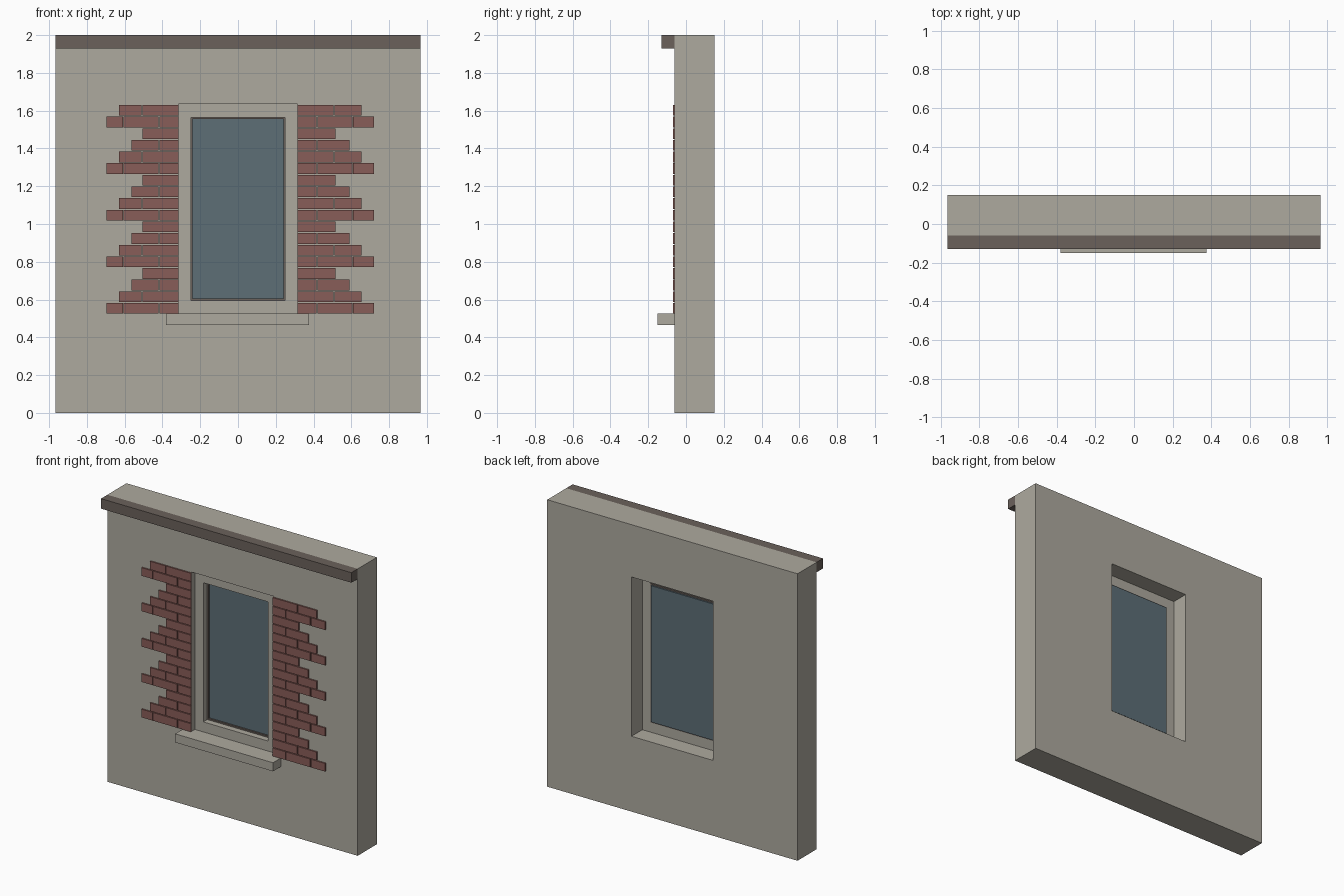
import bpy
import bmesh

cube = bpy.data.objects.get("Cube")
if cube:
    bpy.data.objects.remove(cube, do_unlink=True)


def material(name, r, g, b):
    m = bpy.data.materials.new(name)
    m.use_nodes = True
    m.diffuse_color = (r, g, b, 1)
    m.node_tree.nodes["Principled BSDF"].inputs["Base Color"].default_value = (r, g, b, 1)
    return m


plaster = material("plaster", 0.42, 0.40, 0.345)
brick = material("red_brick", 0.25, 0.11, 0.098)
dark_trim = material("dark_brown_trim", 0.145, 0.12, 0.105)
glass = material("blue_grey_glass", 0.11, 0.157, 0.183)


def finish(name, bm, mat):
    bmesh.ops.recalc_face_normals(bm, faces=bm.faces[:])
    mesh = bpy.data.meshes.new(name)
    bm.to_mesh(mesh)
    bm.free()
    mesh.materials.append(mat)
    obj = bpy.data.objects.new(name, mesh)
    bpy.context.collection.objects.link(obj)
    return obj


def add_box(bm, x0, x1, y0, y1, z0, z1):
    made = bmesh.ops.create_cube(bm, size=1)["verts"]
    bmesh.ops.scale(bm, vec=(x1 - x0, y1 - y0, z1 - z0), verts=made)
    bmesh.ops.translate(bm, vec=((x0 + x1) / 2, (y0 + y1) / 2, (z0 + z1) / 2), verts=made)


def box(name, mat, *bounds):
    bm = bmesh.new()
    add_box(bm, *bounds)
    return finish(name, bm, mat)


def ring(name, mat, outer, inner, y0, y1):
    """Rectangular slab with a rectangular hole; rectangles are (half width, z0, z1)."""
    bm = bmesh.new()
    loops = []
    for y in (y0, y1):
        for w, z0, z1 in (outer, inner):
            corners = ((-w, z0), (w, z0), (w, z1), (-w, z1))
            loops.append([bm.verts.new((x, y, z)) for x, z in corners])
    front_out, front_in, back_out, back_in = loops
    for a, b in ((front_out, front_in), (back_out, back_in),
                 (front_out, back_out), (front_in, back_in)):
        for i in range(4):
            j = (i + 1) % 4
            bm.faces.new((a[i], a[j], b[j], b[i]))
    return finish(name, bm, mat)


# Wall with window opening, and the trim along its top
opening = (0.315, 0.525, 1.635)
pane = (0.25, 0.595, 1.565)
lite = (0.24, 0.605, 1.555)
ring("wall", plaster, (0.965, 0, 2), opening, -0.06, 0.15)
box("cornice", dark_trim, -0.965, 0.965, -0.13, -0.06, 1.93, 2)

# Window: surround, thin sash, glass and sill
ring("window_frame", plaster, opening, pane, -0.025, 0.03)
ring("window_sash", dark_trim, pane, lite, 0.018, 0.035)
box("window_glass", glass, -lite[0], lite[0], 0.03, 0.045, lite[1], lite[2])
box("window_sill", plaster, -0.38, 0.375, -0.15, -0.06, 0.465, 0.525)

# Exposed brickwork with stepped outer edges on both sides
ROWS = 18
GAP = 0.005
row_height = (opening[2] - opening[1]) / ROWS


def brickwork(name, side, reaches):
    bm = bmesh.new()
    for row in range(ROWS):
        z = opening[1] + row * row_height
        reach = reaches[row % 4]
        joint = opening[0] + (0.1 if row % 2 == 0 else 0.19)
        edges = [opening[0]]
        while joint < reach - 0.05:
            edges.append(joint)
            joint += 0.19
        edges.append(reach)
        for i, (a, b) in enumerate(zip(edges, edges[1:])):
            a += GAP if i else 0
            x0, x1 = sorted((side * a, side * b))
            add_box(bm, x0, x1, -0.07, -0.06, z, z + row_height - GAP)
    return finish(name, bm, brick)


brickwork("right_bricks", -1, (0.695, 0.63, 0.565, 0.505))
brickwork("left_bricks", 1, (0.72, 0.655, 0.59, 0.515))
